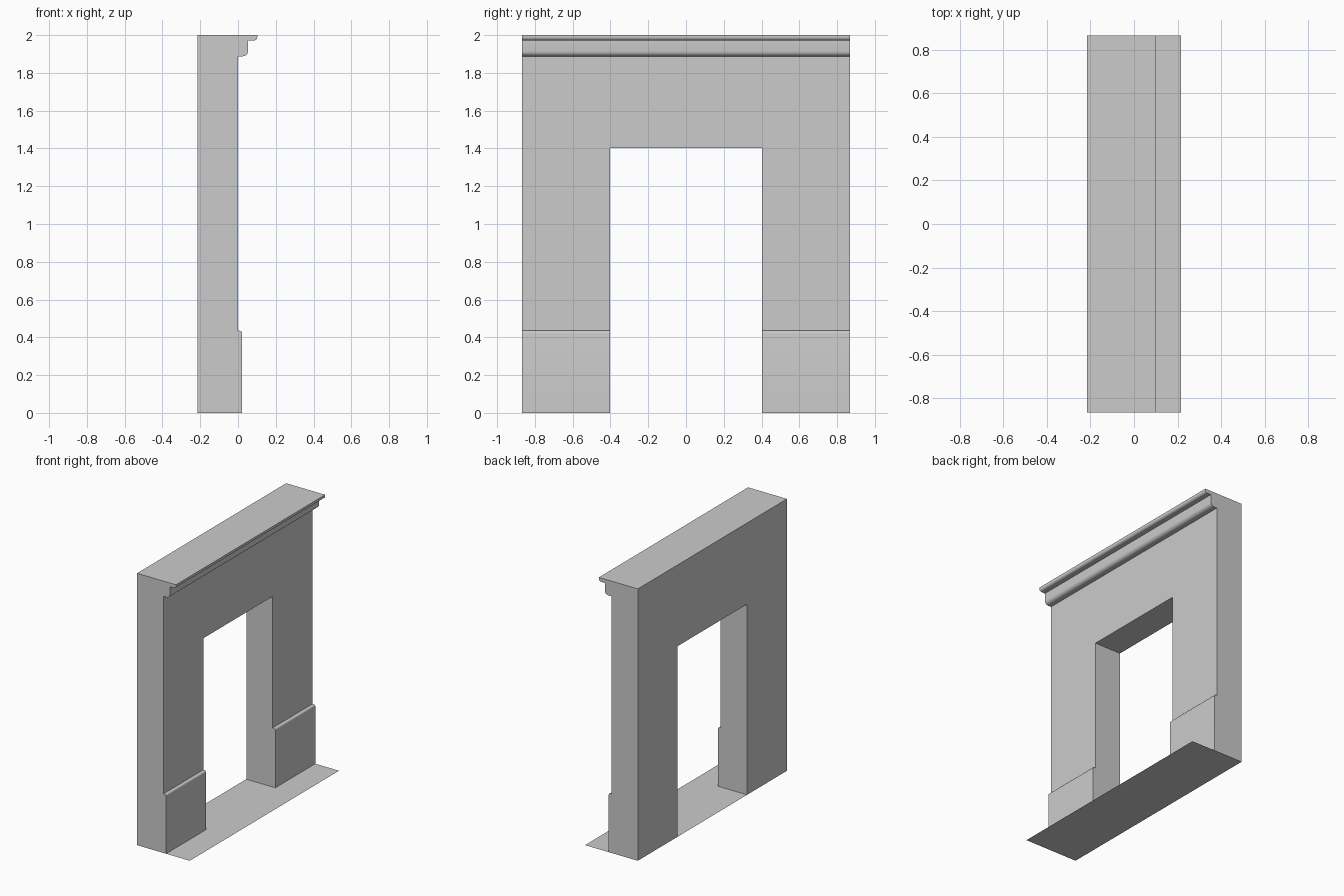
import bpy, bmesh, math

if "Cube" in bpy.data.objects:
    bpy.data.objects.remove(bpy.data.objects["Cube"])

HALF_W, BACK, OPEN_W, OPEN_H = 0.867, -0.215, 0.403, 1.402


def arc(cx, cz, r, start, end, steps=6):
    """Points of a rounded profile corner, angles in degrees."""
    angles = [math.radians(start + (end - start) * i / steps) for i in range(steps + 1)]
    return [(cx + r * math.cos(a), cz + r * math.sin(a)) for a in angles]


def make_object(name, bm):
    mesh = bpy.data.meshes.new(name)
    bm.to_mesh(mesh)
    bm.free()
    obj = bpy.data.objects.new(name, mesh)
    bpy.context.collection.objects.link(obj)
    return obj


def extrude_profile(name, points, half):
    """Extrude an XZ profile along y, centred on y = 0."""
    bm = bmesh.new()
    face = bm.faces.new([bm.verts.new((x, -half, z)) for x, z in points])
    out = bmesh.ops.extrude_face_region(bm, geom=[face])
    verts = [g for g in out["geom"] if isinstance(g, bmesh.types.BMVert)]
    bmesh.ops.translate(bm, verts=verts, vec=(0, 2 * half, 0))
    bmesh.ops.recalc_face_normals(bm, faces=bm.faces)
    return make_object(name, bm)


# Surround: plinth, flat face and stepped cornice in one section
profile = [(BACK, 0), (0.022, 0)]
profile += arc(0.008, 0.421, 0.014, 0, 90)            # plinth top
profile += [(0, 0.435), (0, 1.888), (0.022, 1.888)]
profile += arc(0.026, 1.915, 0.027, -90, 0)           # lower cornice step
profile += [(0.053, 1.972)]
profile += arc(0.084, 1.990, 0.018, -90, 0)           # upper cornice step
profile += [(0.102, 2), (BACK, 2)]
surround = extrude_profile("fireplace_surround", profile, HALF_W)

# Opening cut through the surround
cutter = extrude_profile(
    "opening_cutter", [(-0.5, -0.5), (0.5, -0.5), (0.5, OPEN_H), (-0.5, OPEN_H)], OPEN_W)
cutter.hide_render = True
cut = surround.modifiers.new("opening", "BOOLEAN")
cut.operation, cut.solver, cut.object = "DIFFERENCE", "EXACT", cutter
bpy.context.view_layer.objects.active = surround
bpy.ops.object.modifier_apply(modifier=cut.name)
bpy.data.objects.remove(cutter)

# Undersides of the legs are closed by the hearth sheet
bm = bmesh.new()
bm.from_mesh(surround.data)
under = [f for f in bm.faces if all(abs(v.co.z) < 1e-4 for v in f.verts)]
bmesh.ops.delete(bm, geom=under, context="FACES")
bm.to_mesh(surround.data)
bm.free()

bpy.ops.object.select_all(action="DESELECT")
surround.select_set(True)
bpy.context.view_layer.objects.active = surround
bpy.ops.object.shade_smooth_by_angle(angle=math.radians(30))

# Hearth: thin floor sheet under the whole surround
bm = bmesh.new()
bm.faces.new([bm.verts.new((x, y, 0)) for x, y in (
    (BACK, -HALF_W), (-BACK, -HALF_W), (-BACK, HALF_W), (BACK, HALF_W))])
make_object("hearth_sheet", bm)
